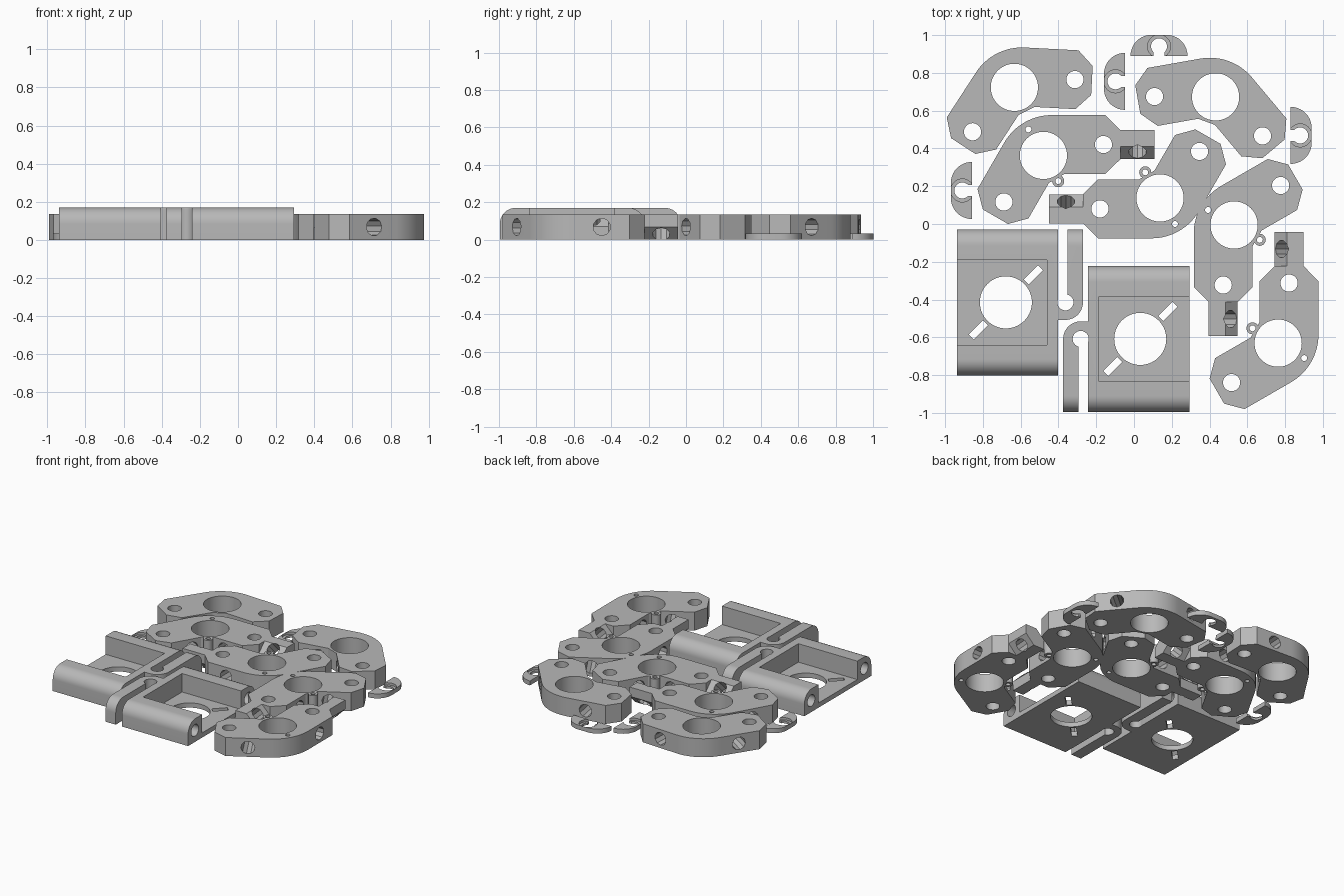
import bpy, bmesh
from math import sin, cos, tan, pi, radians
from mathutils import Matrix, Vector

if "Cube" in bpy.data.objects:
    bpy.data.objects.remove(bpy.data.objects["Cube"])

U = 188.7          # working units per final unit
CLAMP_H, BRACKET_H, CLIP_H = 25.5, 32.0, 6.2

grey = bpy.data.materials.new("plain_grey")
grey.diffuse_color = (0.48, 0.48, 0.48, 1)
grey.use_nodes = True
grey.node_tree.nodes["Principled BSDF"].inputs["Base Color"].default_value = grey.diffuse_color


def to_object(bm, name):
    bmesh.ops.recalc_face_normals(bm, faces=bm.faces)
    mesh = bpy.data.meshes.new(name)
    bm.to_mesh(mesh)
    bm.free()
    ob = bpy.data.objects.new(name, mesh)
    bpy.context.collection.objects.link(ob)
    return ob


def prism(points, lo, hi, axis="z", name="cutter"):
    """Extrude a 2D outline along z (points are x,y) or along x (points are y,z)."""
    bm = bmesh.new()
    co = (lambda p: (p[0], p[1], lo)) if axis == "z" else (lambda p: (lo, p[0], p[1]))
    face = bm.faces.new([bm.verts.new(co(p)) for p in points])
    out = bmesh.ops.extrude_face_region(bm, geom=[face])
    move = Vector((0, 0, hi - lo)) if axis == "z" else Vector((hi - lo, 0, 0))
    bmesh.ops.translate(bm, vec=move, verts=[v for v in out["geom"] if isinstance(v, bmesh.types.BMVert)])
    return to_object(bm, name)


def rod(center, r, length, direction=(0, 0, 1), sides=40):
    bm = bmesh.new()
    turn = Vector((0, 0, 1)).rotation_difference(Vector(direction)).to_matrix().to_4x4()
    bmesh.ops.create_cone(bm, cap_ends=True, segments=sides, radius1=r, radius2=r,
                          depth=length, matrix=Matrix.Translation(center) @ turn)
    return to_object(bm, "cutter")


def rect(x0, x1, y0, y1):
    return [(x0, y0), (x1, y0), (x1, y1), (x0, y1)]


def arc(cx, cy, r, a0, a1, n):
    return [(cx + r * cos(radians(a0 + (a1 - a0) * i / n)),
             cy + r * sin(radians(a0 + (a1 - a0) * i / n))) for i in range(n + 1)]


def combine(ob, tool, op="DIFFERENCE"):
    mod = ob.modifiers.new("bool", "BOOLEAN")
    mod.operation, mod.solver, mod.object = op, "EXACT", tool
    bpy.context.view_layer.objects.active = ob
    bpy.ops.object.modifier_apply(modifier=mod.name)
    bpy.data.objects.remove(tool)


def finish(ob, x, y, turn=0, mirror=False):
    m = Matrix.Scale(1 / U, 4) @ Matrix.Translation((x, y, 0)) @ Matrix.Rotation(radians(turn), 4, "Z")
    if mirror:
        m = m @ Matrix.Diagonal((1, -1, 1, 1))
    ob.data.transform(m)
    if mirror:
        ob.data.flip_normals()
    ob.data.materials.clear()
    ob.data.materials.append(grey)
    bpy.ops.object.select_all(action="DESELECT")
    ob.select_set(True)
    bpy.context.view_layer.objects.active = ob
    bpy.ops.object.shade_smooth_by_angle(angle=radians(28))


def flip(p):
    """Reflect across the clamp's symmetry line, which points to 120 degrees."""
    c, s = cos(radians(240)), sin(radians(240))
    return (c * p[0] + s * p[1], s * p[0] - c * p[1])


def clamp(name, x, y, turn, mirror=False, tab=True):
    # bent two-arm body with chamfered ends
    half = [(21, -18.5), (62, -18.5), (77, -3.6), (77, 25.4), (62, 40.3)]
    R = 55
    tx = -40.3 * tan(pi / 6) + R * tan(pi / 6)
    curve = arc(tx, 40.3 - R, R, 90, 150, 16)
    body = prism(half + curve + [flip(p) for p in reversed(half)], 0, CLAMP_H, name=name)
    mid = CLAMP_H / 2
    ear = (29.6 * cos(radians(-60)), 29.6 * sin(radians(-60)))
    if tab:
        # slanted end tab and small pin ear
        section = [(-3.6, 0), (12.8, 0), (25.4, 12.8), (25.4, CLAMP_H), (8.8, CLAMP_H), (-3.6, 13.1)]
        combine(body, prism(section, 70, 111, "x"), "UNION")
        combine(body, rod((*ear, mid), 6, CLAMP_H, sides=24), "UNION")
        combine(body, rod((94, 10.9, mid), 8.8, 90, (0, -1, 1), 10))
        for p in (ear, (-15, 26)):
            combine(body, rod((*p, mid), 3, 60, sides=16))
    # centre bore, arm holes and cross holes
    combine(body, rod((0, 0, mid), 23.6, 60, sides=56))
    for f in (lambda p: p, flip):
        combine(body, rod((*f((60, 10.9)), mid), 8.6, 60, sides=28))
        combine(body, rod((*f((34, 11)), mid), 8.8, 80, (*f((0, 1)), 0), 10))
    finish(body, x, y, turn, mirror)


def bracket(name, x, y, turn):
    # block with rounded top edges, trimmed to plan shape with a spring arm
    r = 16
    section = [(-73, 0), (73, 0)] + arc(73 - r, BRACKET_H - r, r, 0, 90, 12) \
        + arc(r - 73, BRACKET_H - r, r, 90, 180, 12)
    body = prism(section, -50.5, 75.5, "x", name)
    plan = [(-60, -80), (50.5, -80), (50.5, -17.5)] + arc(58, 0, 17.5, -90, 0, 16) \
        + [(75.5, 80), (-60, 80)]
    combine(body, prism(plan, -5, 50), "INTERSECT")
    # spring slot with round end
    combine(body, prism(rect(50.5, 60, 0, 90), -5, 50))
    combine(body, rod((58, 0, 16), 8, 60, sides=32))
    # open tray, centre opening and diagonal slots
    combine(body, prism(rect(-60, 39.5, -42.5, 42.5), 6.5, 50))
    combine(body, rod((-1.5, 0, 0), 26, 60, sides=56))
    for s in (-1, 1):
        slot = prism(rect(-10, 10, -3.6, 3.6), -5, 20)
        slot.data.transform(Matrix.Translation((-1.5 + 27.5 * s, 27.5 * s, 0)) @ Matrix.Rotation(pi / 4, 4, "Z"))
        combine(body, slot)
        # rail bores
        combine(body, rod((-5, 58 * s, 16), 8, 111, (1, 0, 0), 28))
    finish(body, x, y, turn)


def clip(name, x, y, turn):
    # half-round snap clip with stepped open bore
    outline = arc(7.5, 0, 21, 0, 90, 10) + arc(-7.5, 0, 21, 90, 180, 10)
    body = prism(outline, 0, CLIP_H, name=name)
    combine(body, rod((0, 9.5, 0), 8, 40, sides=32))
    combine(body, prism(rect(-5.5, 5.5, -5, 9), -5, 20))
    combine(body, rod((0, 9.5, 13), 11.5, 20, sides=32))
    finish(body, x, y, turn)


clamp("plain_clamp_left", -119.5, 136.5, -3, tab=False)
clamp("plain_clamp_right", 81.5, 127, -50, tab=False)
clamp("tab_clamp_a", -90.5, 68.5, 0)
clamp("tab_clamp_b", 26, 26, 180)
clamp("tab_clamp_c", 100, -1, -90, mirror=True)
clamp("tab_clamp_d", 144, -119, 90, mirror=True)

bracket("bracket_left", -126.5, -78.3, 0)
bracket("bracket_right", 4.75, -114.8, 180)

clip("clip_top", 25, 168, 0)
clip("clip_middle", -9, 142.5, 90)
clip("clip_left", -162, 33.5, 90)
clip("clip_right", 156.5, 88.5, -90)
